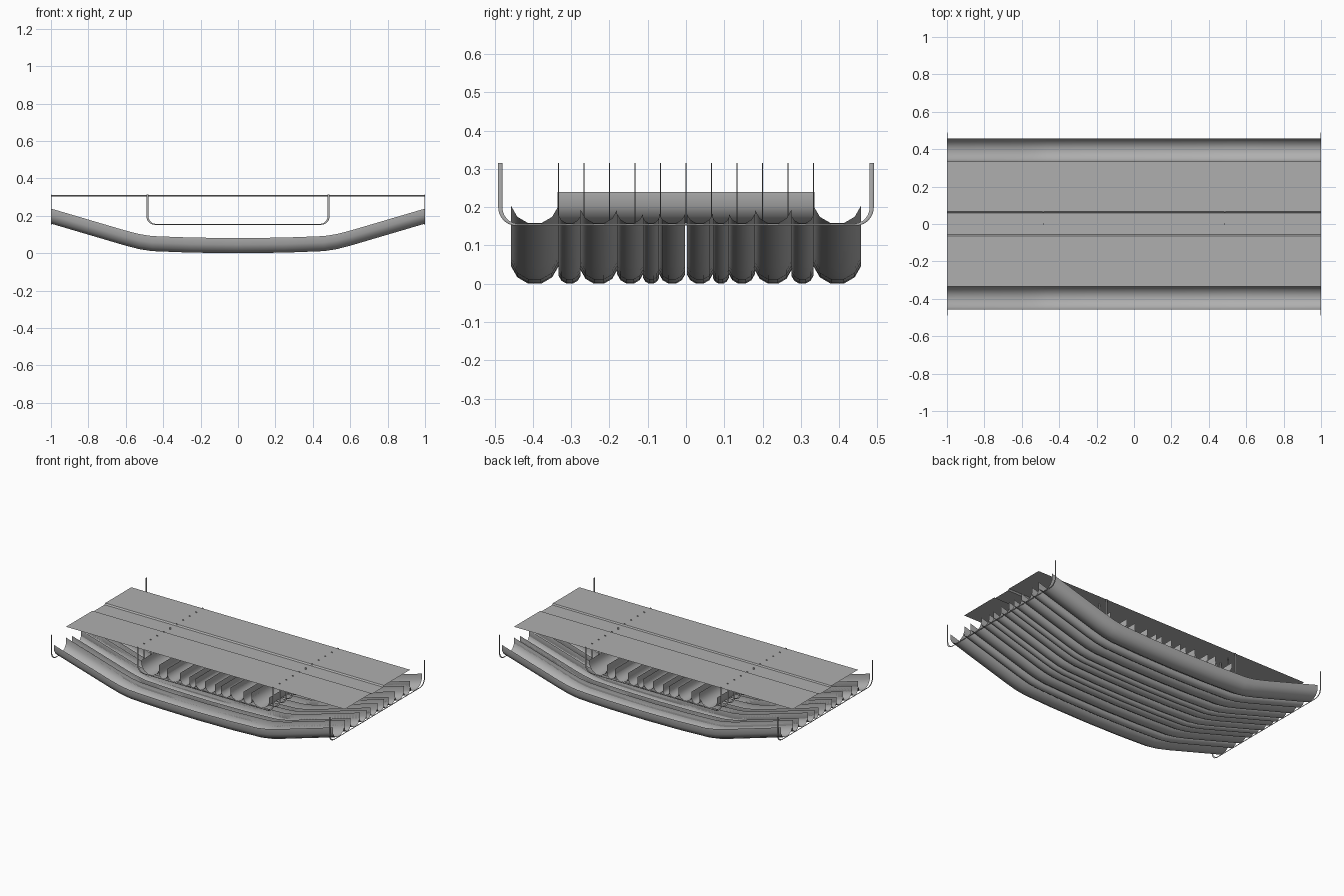
import bpy, bmesh, math

if "Cube" in bpy.data.objects:
    bpy.data.objects.remove(bpy.data.objects["Cube"])

# Mid-grey finish for every part
grey = bpy.data.materials.new("dark_grey")
grey.diffuse_color = (0.43, 0.43, 0.43, 1)
grey.use_nodes = True
grey.node_tree.nodes["Principled BSDF"].inputs["Base Color"].default_value = grey.diffuse_color

def grid_object(name, rows, closed=False):
    """Skin a list of equal-length point rows into one mesh."""
    bm = bmesh.new()
    vr = [[bm.verts.new(p) for p in r] for r in rows]
    n = len(rows[0])
    for a, b in zip(vr, vr[1:]):
        for i in range(n if closed else n - 1):
            j = (i + 1) % n
            bm.faces.new((a[i], a[j], b[j], b[i]))
    if closed:
        bm.faces.new(vr[0])
        bm.faces.new(vr[-1])
        bmesh.ops.recalc_face_normals(bm, faces=bm.faces)
    me = bpy.data.meshes.new(name)
    bm.to_mesh(me)
    bm.free()
    me.materials.append(grey)
    ob = bpy.data.objects.new(name, me)
    bpy.context.collection.objects.link(ob)
    bpy.context.view_layer.objects.active = ob
    ob.select_set(True)
    bpy.ops.object.shade_smooth_by_angle(angle=math.radians(40))
    ob.select_set(False)
    return ob

def trough_profile(a, b):
    """Open-topped section: lower part of a 12-sided tube with upright rims."""
    c, hw = (a + b) / 2, (b - a) / 2
    r = hw / math.cos(math.radians(15))
    base = r * math.cos(math.radians(15))
    rim = 0.5 * 1.26 * r + 0.5 * 0.08
    pts = [(c + r * math.cos(math.radians(t)), base + r * math.sin(math.radians(t)))
           for t in range(195, 346, 30)]
    return [(a, rim)] + pts + [(b, rim)]

# Trough edges across the hull, mirrored about the middle
half = [0.002, 0.07, 0.112, 0.18, 0.275, 0.333, 0.457]
spans = list(zip(half, half[1:]))
spans = [(-b, -a) for a, b in reversed(spans)] + spans

# Long troughs, bent up at both ends
bend = [(0, 0), (0.25, 0.003), (0.46, 0.011), (0.53, 0.022), (0.61, 0.043), (1.0, 0.158)]
path = [(-x, z) for x, z in reversed(bend[1:])] + bend
for i, (a, b) in enumerate(spans):
    prof = trough_profile(a, b)
    grid_object(f"long_trough_{i}", [[(x, y, z0 + z) for y, z in prof] for x, z0 in path])

# Short straight troughs lying across the long ones
for i, (a, b) in enumerate(spans):
    prof = trough_profile(a, b)
    grid_object(f"cross_trough_{i}",
                [[(x, y, 0.159 + z) for x, z in prof] for y in (-0.335, 0.335)])

# Deck sheet with a shallow groove along its middle
deck = [(-0.335, 0.31), (-0.063, 0.31), (-0.057, 0.302),
        (0.060, 0.302), (0.068, 0.31), (0.335, 0.31)]
grid_object("deck", [[(x, y, z) for y, z in deck] for x in (-1, 1)])

def hanger(name, place):
    """U-shaped hanger rod; place maps (across, depth, z) to a 3D point."""
    w, top, low, r = 0.485, 0.315, 0.154, 0.045
    side = [(w, top, 0.0)]
    for k in range(7):
        t = math.radians(15 * k)
        side.append((w - r + r * math.cos(t), low + r - r * math.sin(t), t))
    pts = side + [(-u, z, math.pi - t) for u, z, t in reversed(side)]
    rows = []
    for u, z, t in pts:
        thick = 0.0025 + 0.003 * abs(math.cos(t))
        ring = []
        for k in range(8):
            q = math.tau * k / 8
            o = thick * math.cos(q)
            ring.append(place(u + o * math.cos(t), 0.0017 * math.sin(q), z - o * math.sin(t)))
        rows.append(ring)
    grid_object(name, rows, closed=True)

# End hangers around the long troughs
for s in (-1, 1):
    hanger(f"end_hanger_{s}", lambda u, d, z, s=s: (s * 0.9982 + d, u, z))

# Row of hangers around the cross troughs, poking through the deck
for i in range(11):
    y0 = -0.333 + i * 0.0666
    hanger(f"deck_hanger_{i}", lambda u, d, z, y0=y0: (u, y0 + d, z))
